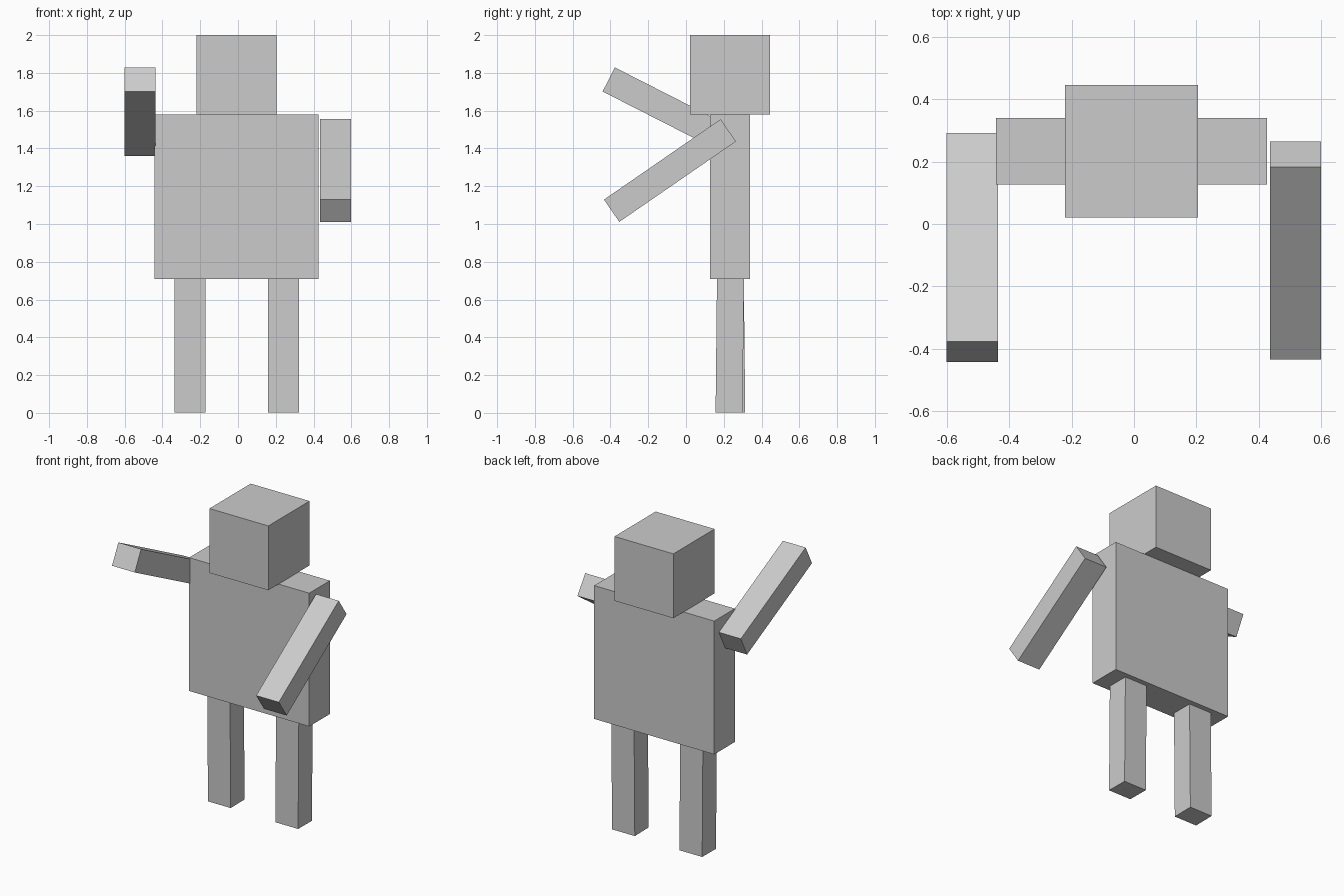
import bpy
from math import radians

if "Cube" in bpy.data.objects:
    bpy.data.objects.remove(bpy.data.objects["Cube"])


def box(name, size, centre, swing=0.0):
    """Add a box with its size applied, swung about the x axis in degrees."""
    bpy.ops.mesh.primitive_cube_add(size=1, location=centre)
    ob = bpy.context.object
    ob.name = name
    ob.scale = size
    bpy.ops.object.transform_apply(location=False, rotation=False, scale=True)
    ob.rotation_euler.x = radians(swing)
    return ob


# Head and torso
box("head", (0.425, 0.425, 0.42), (-0.008, 0.233, 1.79))
box("torso", (0.867, 0.213, 0.87), (-0.008, 0.233, 1.145))

# Limbs share one block size
limb = (0.164, 0.143, 0.75)

# Arms: left one raised forward, right one lowered forward
box("left_arm", limb, (-0.518, -0.075, 1.595), 63)
box("right_arm", limb, (0.517, -0.085, 1.283), -55.4)

# Legs: a very slight stride, tops tucked into the torso
box("left_leg", limb, (-0.254, 0.238, 0.377), 0.6)
box("right_leg", limb, (0.242, 0.232, 0.377), -0.6)
